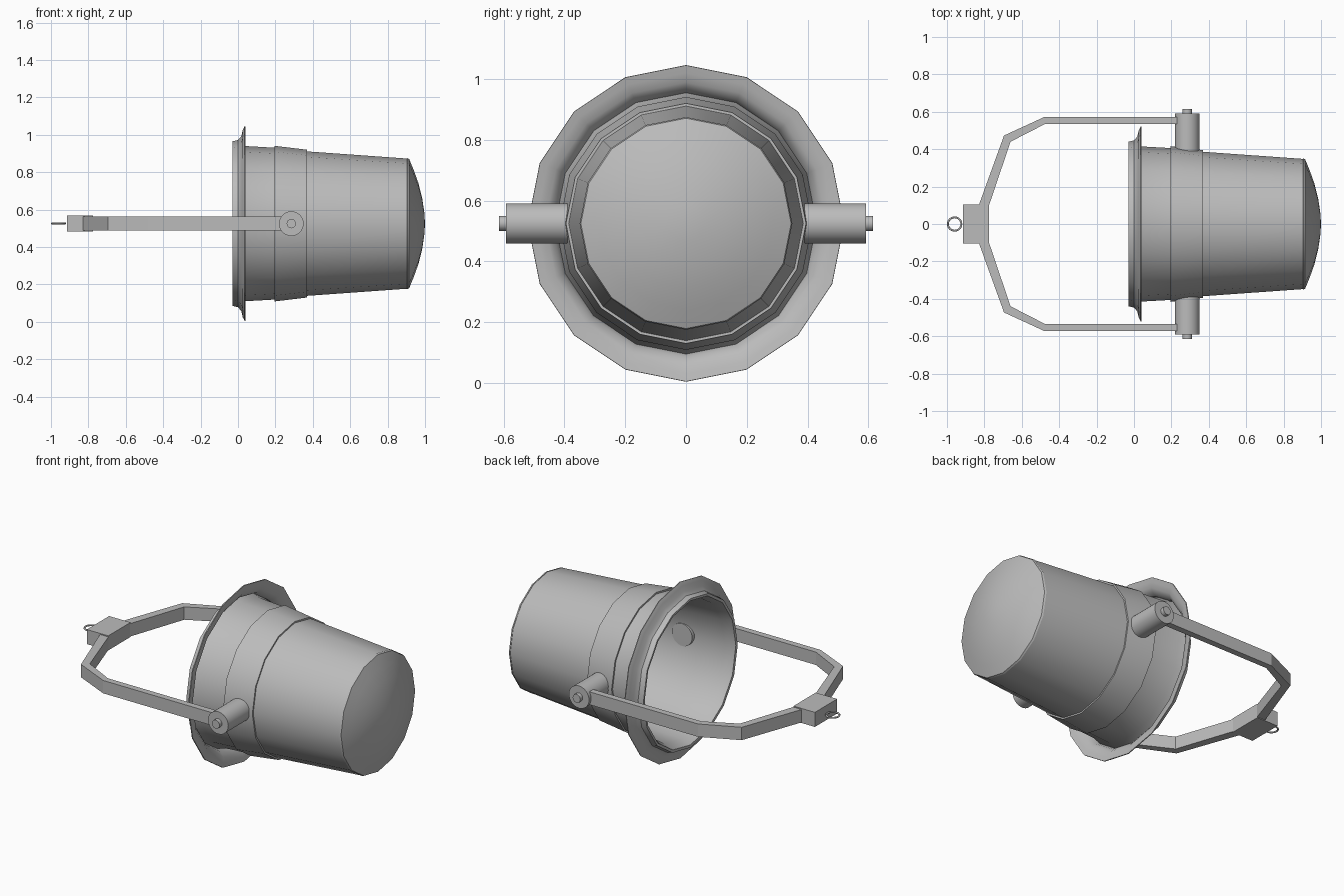
import bpy, bmesh, math
from mathutils import Matrix

if "Cube" in bpy.data.objects:
    bpy.data.objects.remove(bpy.data.objects["Cube"])

CZ = 0.525          # height of the housing axis
SIDES = 16

grey = bpy.data.materials.new("grey metal")
grey.diffuse_color = (0.5, 0.5, 0.5, 1)
grey.use_nodes = True
grey.node_tree.nodes["Principled BSDF"].inputs["Base Color"].default_value = grey.diffuse_color


def finish(name, bm, smooth=True, recalc=True):
    if recalc:
        bmesh.ops.recalc_face_normals(bm, faces=bm.faces)
    me = bpy.data.meshes.new(name)
    bm.to_mesh(me)
    bm.free()
    me.materials.append(grey)
    ob = bpy.data.objects.new(name, me)
    bpy.context.collection.objects.link(ob)
    if smooth:
        bpy.ops.object.select_all(action='DESELECT')
        ob.select_set(True)
        bpy.context.view_layer.objects.active = ob
        bpy.ops.object.shade_smooth_by_angle(angle=math.radians(35))
    return ob


def lathe_x(name, profile):
    """Spin (x, radius) points round the housing axis; radius 0 closes the end."""
    bm = bmesh.new()
    rings = []
    for x, r in profile:
        if r == 0:
            rings.append([bm.verts.new((x, 0, CZ))])
        else:
            rings.append([bm.verts.new((x, r * math.sin(a), CZ + r * math.cos(a)))
                          for a in (math.tau * i / SIDES for i in range(SIDES))])
    for a, b in zip(rings, rings[1:]):
        for i in range(SIDES):
            j = (i + 1) % SIDES
            if len(b) == 1:
                bm.faces.new((a[i], a[j], b[0]))
            else:
                bm.faces.new((a[i], a[j], b[j], b[i]))
    return finish(name, bm)


def cylinder_y(name, x, r, y0, y1, seg=32):
    bm = bmesh.new()
    m = Matrix.Translation((x, (y0 + y1) / 2, CZ)) @ Matrix.Rotation(math.pi / 2, 4, 'X')
    bmesh.ops.create_cone(bm, cap_ends=True, segments=seg, radius1=r, radius2=r,
                          depth=abs(y1 - y0), matrix=m)
    return finish(name, bm)


# Tapered housing: inner wall from the back to the mouth, then the outer wall
lathe_x("housing", [
    (0.905, 0.335), (0.37, 0.378), (0.195, 0.397), (0.03, 0.405), (-0.028, 0.425),
    (-0.03, 0.44), (0.0, 0.447), (0.018, 0.468), (0.025, 0.5), (0.036, 0.521),
    (0.041, 0.52), (0.036, 0.495), (0.028, 0.464), (0.008, 0.44), (-0.018, 0.43),
    (0.035, 0.415), (0.195, 0.406), (0.195, 0.416), (0.37, 0.395),
    (0.37, 0.386), (0.905, 0.348)])

# Domed back cap
lathe_x("back_cap", [(0.9, 0.335), (0.905, 0.35), (0.915, 0.346), (0.94, 0.285), (0.965, 0.215),
                     (0.985, 0.135), (0.996, 0.06), (1.0, 0)])

# Pivots, pins and bent yoke arms on both sides
outer = [(0.25, 0.572), (-0.48, 0.572), (-0.695, 0.473), (-0.83, 0.10)]
inner = [(-0.775, 0.10), (-0.66, 0.44), (-0.475, 0.535), (0.25, 0.535)]
for side, s in (("left", -1), ("right", 1)):
    cylinder_y(side + "_pivot", 0.285, 0.066, s * 0.37, s * 0.592)
    cylinder_y(side + "_pin", 0.285, 0.025, s * 0.58, s * 0.615, 16)
    bm = bmesh.new()
    pts = outer + inner
    lo, hi = ([bm.verts.new((x, s * y, CZ + z)) for x, y in pts] for z in (-0.038, 0.038))
    n = len(pts)
    for i in range(n):
        j = (i + 1) % n
        bm.faces.new((lo[i], lo[j], hi[j], hi[i]))
    for i in range(3):       # top and bottom strips
        for v in (lo, hi):
            bm.faces.new((v[i], v[i + 1], v[n - 2 - i], v[n - 1 - i]))
    finish(side + "_yoke_arm", bm, smooth=False)

# Block joining the arms
bm = bmesh.new()
bmesh.ops.create_cube(bm, size=1, matrix=Matrix.Translation((-0.845, 0, CZ + 0.001))
                      @ Matrix.Diagonal((0.14, 0.208, 0.086, 1)))
finish("yoke_block", bm, smooth=False)

# Hanging ring
bpy.ops.mesh.primitive_torus_add(location=(-0.959, 0, CZ + 0.001), major_radius=0.036,
                                 minor_radius=0.005, major_segments=24, minor_segments=8)
ring = bpy.context.object
ring.name = "hanging_ring"
ring.data.materials.append(grey)
bpy.ops.object.shade_smooth_by_angle(angle=math.radians(60))
